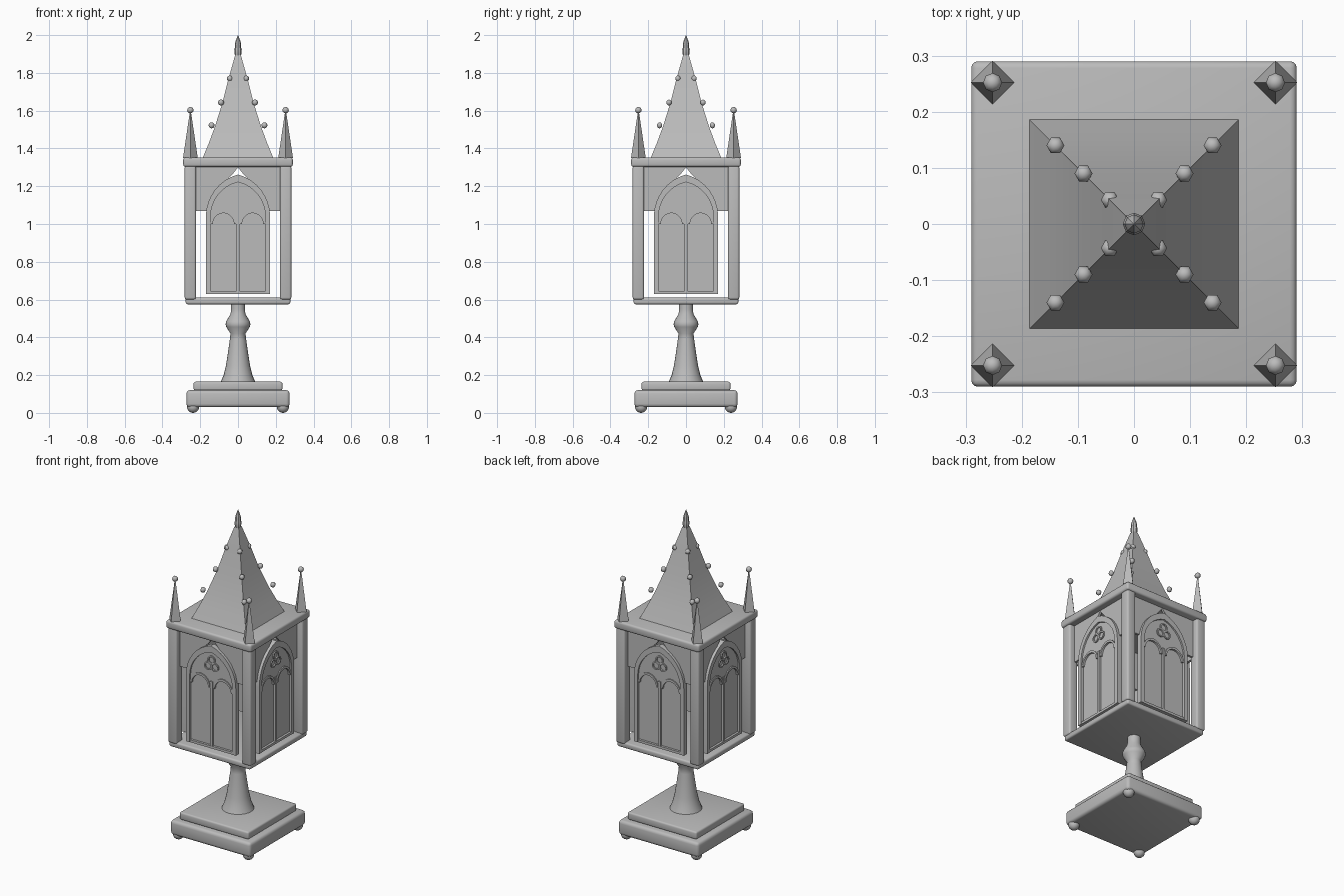
import bpy, bmesh, math
from mathutils import Matrix, Vector

if "Cube" in bpy.data.objects:
    bpy.data.objects.remove(bpy.data.objects["Cube"])

stone = bpy.data.materials.new("grey stone")
stone.diffuse_color = (0.5, 0.5, 0.5, 1)
stone.use_nodes = True
stone.node_tree.nodes["Principled BSDF"].inputs["Base Color"].default_value = stone.diffuse_color


def finish(name, bm, angle=35):
    bmesh.ops.recalc_face_normals(bm, faces=bm.faces)
    me = bpy.data.meshes.new(name)
    bm.to_mesh(me)
    bm.free()
    me.materials.append(stone)
    ob = bpy.data.objects.new(name, me)
    bpy.context.collection.objects.link(ob)
    bpy.ops.object.select_all(action='DESELECT')
    ob.select_set(True)
    bpy.context.view_layer.objects.active = ob
    bpy.ops.object.shade_smooth_by_angle(angle=math.radians(angle))
    return ob


def box(name, x, y, half, z0, z1, bevel):
    bm = bmesh.new()
    m = Matrix.Translation((x, y, (z0 + z1) / 2)) @ Matrix.Diagonal((2 * half, 2 * half, z1 - z0, 1))
    bmesh.ops.create_cube(bm, size=1, matrix=m)
    bmesh.ops.bevel(bm, geom=bm.edges[:], offset=bevel, segments=3, profile=0.5, affect='EDGES')
    return finish(name, bm)


def lathe(name, profile, sides, x=0, y=0, turn=0, angle=35):
    """Stack rings of (radius, z) and skin them."""
    bm = bmesh.new()
    rings = [[bm.verts.new((x + r * math.cos(turn + 2 * math.pi * i / sides),
                            y + r * math.sin(turn + 2 * math.pi * i / sides), z))
              for i in range(sides)] for r, z in profile]
    for a, b in zip(rings, rings[1:]):
        for i in range(sides):
            j = (i + 1) % sides
            bm.faces.new((a[i], a[j], b[j], b[i]))
    bm.faces.new(rings[0])
    bm.faces.new(rings[-1])
    return finish(name, bm, angle)


def ball(name, x, y, z, r, seg=8, rings=6):
    bm = bmesh.new()
    m = Matrix.Translation((x, y, z)) @ Matrix.Rotation(math.pi / 2, 4, 'Z')
    bmesh.ops.create_uvsphere(bm, u_segments=seg, v_segments=rings, radius=r, matrix=m)
    return finish(name, bm, 70)


def prism(name, pts, y0, y1, side):
    """Extrude an (x, z) outline from y0 to y1 and turn it to one of the four sides."""
    bm = bmesh.new()
    f = bm.faces.new([bm.verts.new((x, y0, z)) for x, z in pts])
    ext = bmesh.ops.extrude_face_region(bm, geom=[f])
    vs = [g for g in ext["geom"] if isinstance(g, bmesh.types.BMVert)]
    bmesh.ops.translate(bm, verts=vs, vec=Vector((0, y1 - y0, 0)))
    bmesh.ops.rotate(bm, verts=bm.verts, matrix=Matrix.Rotation(side * math.pi / 2, 3, 'Z'))
    return finish(name, bm)


def arch(w, spring, apex, cx=0, n=8):
    """Pointed arch from left springing to right springing."""
    h = apex - spring
    R = (w * w + h * h) / (2 * w)
    end = math.atan2(h, R - w)
    right = [(w - R + R * math.cos(end * i / n), spring + R * math.sin(end * i / n)) for i in range(n + 1)]
    return [(cx - x, z) for x, z in right] + [(cx + x, z) for x, z in right[-2::-1]]


def legs(pts, z):
    return [(pts[0][0], z)] + pts + [(pts[-1][0], z)]


# Base, stem and slabs
box("plinth", 0, 0, 0.273, 0.03, 0.12, 0.018)
box("plinth_step", 0, 0, 0.235, 0.118, 0.165, 0.01)
lathe("stem", [(0.093, 0.16), (0.076, 0.2), (0.064, 0.25), (0.053, 0.32), (0.043, 0.39), (0.04, 0.42),
               (0.062, 0.455), (0.066, 0.47), (0.062, 0.485), (0.039, 0.525), (0.037, 0.55), (0.037, 0.585)],
      24, angle=50)
box("floor_slab", 0, 0, 0.277, 0.575, 0.61, 0.01)
box("roof_slab", 0, 0, 0.29, 1.303, 1.352, 0.012)

# Corner pieces
for sx in (-1, 1):
    for sy in (-1, 1):
        ball("foot", sx * 0.238, sy * 0.238, 0.032, 0.032, 16, 10)
        box("corner_pillar", sx * 0.252, sy * 0.252, 0.03, 0.6, 1.31, 0.011)
        lathe("pinnacle", [(0.039, 1.35), (0.002, 1.6)], 4, sx * 0.252, sy * 0.252, 0, 20)
        ball("pinnacle_ball", sx * 0.252, sy * 0.252, 1.603, 0.017)
        for d, z in ((0.14, 1.522), (0.09, 1.643), (0.043, 1.77)):
            ball("spire_crocket", sx * d, sy * d, z, 0.016, 6, 6)

# Spire with a slight inward sweep, and its finial
q = math.sqrt(2)
lathe("spire", [(r * q, z) for r, z in ((0.187, 1.35), (0.155, 1.427), (0.124, 1.51), (0.083, 1.64),
                                        (0.05, 1.77), (0.015, 1.895))], 4, turn=math.pi / 4)
lathe("finial", [(0.014, 1.88), (0.018, 1.9), (0.02, 1.925), (0.016, 1.935), (0.017, 1.95),
                 (0.012, 1.97), (0.001, 2.0)], 8)

# Traceried window on each side
half = [(0.16, 1.07), (0.135, 1.13), (0.09, 1.2), (0.03, 1.262)]
opening = half + [(0, 1.3)] + [(-x, z) for x, z in reversed(half)]
outer = arch(0.17, 1.04, 1.262)
inner = arch(0.145, 1.04, 1.222)
lancets = [arch(0.0675, 1.0, 1.073, s * 0.0775) for s in (-1, 1)]
for side in range(4):
    prism("spandrel", [(-0.225, 1.07), (-0.225, 1.306), (0.225, 1.306), (0.225, 1.07)] + opening,
          -0.233, -0.247, side)
    prism("window_pane", legs(outer, 0.63), -0.232, -0.248, side)
    prism("window_frame", legs(outer, 0.63) + legs(inner, 0.63)[::-1], -0.247, -0.264, side)
    prism("window_sill", [(-0.15, 0.63), (0.15, 0.63), (0.15, 0.645), (-0.15, 0.645)], -0.247, -0.262, side)
    prism("mullion", [(-0.008, 0.64), (0.008, 0.64), (0.008, 1.04), (-0.008, 1.04)], -0.247, -0.26, side)
    prism("tracery_head", inner + lancets[1][::-1] + lancets[0][::-1], -0.247, -0.254, side)
    for s, line in zip((-1, 1), lancets):
        inside = arch(0.056, 1.0, 1.058, s * 0.0775)
        prism("lancet_moulding", line + inside[::-1], -0.247, -0.26, side)
    # Three rings above the lancets
    for cx, cz in ((0, 1.172), (-0.023, 1.132), (0.023, 1.132)):
        circle = [[(cx + r * math.cos(t * math.pi / 8), cz + r * math.sin(t * math.pi / 8))
                   for t in range(17)] for r in (0.026, 0.018)]
        bm = bmesh.new()
        loops = [[bm.verts.new((x, y, z)) for x, z in circle[k][:16]]
                 for k, y in ((0, -0.252), (0, -0.261), (1, -0.261), (1, -0.252))]
        for k in range(4):
            a, b = loops[k], loops[(k + 1) % 4]
            for i in range(16):
                j = (i + 1) % 16
                bm.faces.new((a[i], a[j], b[j], b[i]))
        bmesh.ops.rotate(bm, verts=bm.verts, matrix=Matrix.Rotation(side * math.pi / 2, 3, 'Z'))
        finish("trefoil_ring", bm)
